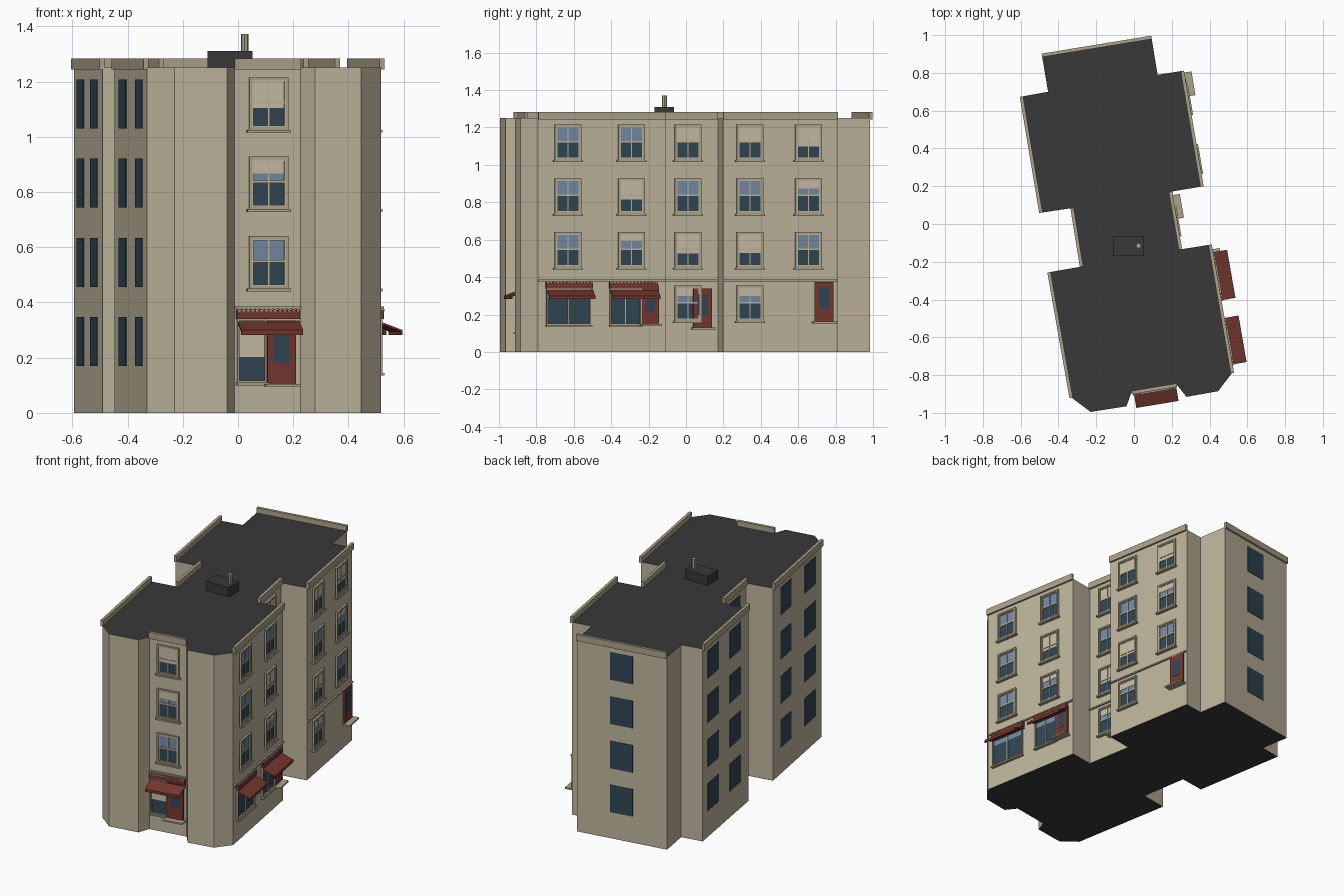
import bpy, bmesh, math
from mathutils import Vector

if "Cube" in bpy.data.objects:
    bpy.data.objects.remove(bpy.data.objects["Cube"])


def material(name, rgb):
    m = bpy.data.materials.new(name)
    lin = [((c / 255 + 0.055) / 1.055) ** 2.4 for c in rgb]
    m.diffuse_color = (*lin, 1)
    m.use_nodes = True
    m.node_tree.nodes["Principled BSDF"].inputs["Base Color"].default_value = m.diffuse_color
    return m


WALL = material("wall_beige", (190, 181, 156))
TRIM = material("trim_beige", (172, 163, 138))
ROOF = material("roof_charcoal", (56, 56, 56))
RED = material("shop_red", (118, 55, 48))
GLASS = material("dark_glass", (48, 70, 84))
BLUE = material("sky_glass", (116, 137, 163))
BLIND = material("blind_cream", (200, 190, 165))

# Footprint, counter-clockwise from the front left chamfer
FOOT = [(-0.33, -0.92), (-0.23, -0.995), (-0.04, -0.965), (-0.013, -0.89),
        (0.226, -0.85), (0.278, -0.915), (0.446, -0.885), (0.518, -0.79),
        (0.40, -0.11), (0.243, -0.135), (0.19, 0.17), (0.357, 0.198),
        (0.253, 0.81), (0.125, 0.79), (0.093, 0.985), (-0.487, 0.89),
        (-0.455, 0.70), (-0.593, 0.675), (-0.49, 0.06), (-0.325, 0.085),
        (-0.275, -0.225), (-0.447, -0.255)]
TOP = 1.25
FRONT, SHOPS, RECESS, FLATS = 3, 7, 9, 11
REAR, LEFT_BACK, LEFT_MID, LEFT_FRONT = 14, 17, 19, 21
ROWS = (0.165, 0.45, 0.738, 1.025)
parts = {}


def frame(i):
    """Start, direction, outward normal and length of wall i."""
    a, b = Vector((*FOOT[i], 0)), Vector((*FOOT[(i + 1) % len(FOOT)], 0))
    d = (b - a).normalized()
    return a, d, Vector((d.y, -d.x, 0)), (b - a).length


def prism(part, mat, i, s0, s1, profile):
    """Sweep a (depth, height) profile along wall i from s0 to s1."""
    bm = parts.setdefault((part, mat), bmesh.new()) if (part, mat) not in parts else parts[(part, mat)]
    a, d, n, _ = frame(i)
    rings = [[bm.verts.new(a + d * s + n * p + Vector((0, 0, z))) for p, z in profile] for s in (s0, s1)]
    bm.faces.new(rings[0])
    bm.faces.new(rings[1][::-1])
    k = len(profile)
    for j in range(k):
        m = (j + 1) % k
        bm.faces.new((rings[0][j], rings[1][j], rings[1][m], rings[0][m]))


def slab(part, mat, i, s0, s1, z0, z1, out, inn=-0.003):
    prism(part, mat, i, s0, s1, [(inn, z0), (out, z0), (out, z1), (inn, z1)])


def border(part, mat, i, s0, s1, z0, z1, w, out):
    slab(part, mat, i, s0, s0 + w, z0, z1, out)
    slab(part, mat, i, s1 - w, s1, z0, z1, out)
    slab(part, mat, i, s0 + w, s1 - w, z1 - w, z1, out)
    slab(part, mat, i, s0 + w, s1 - w, z0, z0 + w, out)


def panes(i, s0, s1, z0, z1, split, blind):
    """Dark lower glass, sky-coloured upper glass, and a blind."""
    slab("window_glass", GLASS, i, s0, s1, z0, split, 0.003)
    slab("window_upper_glass", BLUE, i, s0, s1, split, z1, 0.003)
    if blind:
        slab("window_blinds", BLIND, i, s0, s1, z1 - blind * (z1 - z0), z1, 0.005)


def window(i, c, b, blind=0):
    w, h = 0.072, 0.19
    panes(i, c - w, c + w, b, b + h, b + h * 0.52, blind)
    border("window_frames", TRIM, i, c - w, c + w, b, b + h, 0.01, 0.013)
    border("window_sashes", WALL, i, c - w + .01, c + w - .01, b + .01, b + h - .01, 0.005, 0.009)
    slab("window_bars", WALL, i, c - .003, c + .003, b, b + h, 0.008)
    slab("window_bars", WALL, i, c - w, c + w, b + h * .52 - .004, b + h * .52 + .004, 0.009)
    slab("window_sills", TRIM, i, c - w - .008, c + w + .008, b - .01, b, 0.02)


def door(i, s0, s1, z0, z1, out=0.012):
    slab("doors", RED, i, s0, s1, z0, z1, out)
    w, h = s1 - s0, z1 - z0
    slab("door_glass", GLASS, i, s0 + w * .22, s1 - w * .22, z0 + h * .32, z1 - h * .16, out + .002)
    slab("door_steps", TRIM, i, s0 - .012, s1 + .012, z0 - .01, z0, 0.05)


def shopfront(i, s0, s1, z0, g1, bars, blind):
    """Glazing up to g1, signboard, dentils and sloped awning."""
    panes(i, s0 + .008, g1, z0, 0.34, 0.29, blind)
    border("shop_frames", TRIM, i, s0 + .003, g1, z0, 0.34, 0.008, 0.012)
    for k in range(1, bars):
        s = s0 + (g1 - s0) * k / bars
        slab("shop_bars", WALL, i, s - .003, s + .003, z0, 0.34, 0.009)
    slab("shop_sills", TRIM, i, s0, g1 + .005, z0 - .01, z0, 0.02)
    slab("shop_signboards", RED, i, s0, s1, 0.34, 0.373, 0.018)
    n = 14
    for k in range(n):
        s = s0 + (s1 - s0) * (k + .25) / n
        slab("dentils", TRIM, i, s, s + (s1 - s0) * .5 / n, 0.368, 0.377, 0.021)
    prism("awnings", RED, i, s0 + .005, s1,
          [(0, 0.325), (0.079, 0.295), (0.079, 0.282), (0.087, 0.282), (0.087, 0.3), (0, 0.333)])


# Main block: beige walls, dark roof and underside
bm = bmesh.new()
low = [bm.verts.new((x, y, 0)) for x, y in FOOT]
high = [bm.verts.new((x, y, TOP)) for x, y in FOOT]
bm.faces.new(low[::-1]).material_index = 1
bm.faces.new(high).material_index = 1
for j in range(len(FOOT)):
    k = (j + 1) % len(FOOT)
    bm.faces.new((low[j], low[k], high[k], high[j]))
me = bpy.data.meshes.new("building_block")
bm.to_mesh(me)
bm.free()
me.materials.append(WALL)
me.materials.append(ROOF)
bpy.context.collection.objects.link(bpy.data.objects.new("building_block", me))

# Parapets on the main walls, string course on the street walls
for i in (FRONT, SHOPS, RECESS, FLATS, REAR, LEFT_BACK, LEFT_MID, LEFT_FRONT):
    slab("parapets", TRIM, i, 0, frame(i)[3], 1.243, 1.284, 0.012, -0.006)
for i in (FRONT, SHOPS, RECESS, FLATS):
    slab("string_course", TRIM, i, 0, frame(i)[3], 0.377, 0.386, 0.01)

# Street windows: wall, centre, blind drop for each upper floor
for i, c, blinds in ((FRONT, 0.125, (0, .32, .58)), (SHOPS, 0.16, (0, 0, 0)),
                     (SHOPS, 0.505, (.25, .6, 0)), (RECESS, 0.147, (.6, 0, .5)),
                     (FLATS, 0.145, (.58, 0, .5)), (FLATS, 0.462, (0, .28, .62))):
    for b, blind in zip(ROWS[1:], blinds):
        window(i, c, b, blind)
window(RECESS, 0.147, ROWS[0], .3)
window(FLATS, 0.145, ROWS[0], .3)

# Plain windows on the rear and left walls
for i, c in ((REAR, 0.29), (LEFT_BACK, 0.14), (LEFT_BACK, 0.44), (LEFT_MID, 0.157),
             (LEFT_FRONT, 0.175), (LEFT_FRONT, 0.515)):
    for b in ROWS:
        slab("plain_windows", GLASS, i, c - .074, c + .074, b + .005, b + .183, 0.003)

# Shops and doors
shopfront(FRONT, 0.006, 0.238, 0.11, 0.118, 1, .6)
door(FRONT, 0.12, 0.225, 0.105, 0.335)
shopfront(SHOPS, 0.04, 0.295, 0.145, 0.285, 2, 0)
shopfront(SHOPS, 0.385, 0.648, 0.145, 0.56, 2, 0)
door(SHOPS, 0.56, 0.652, 0.15, 0.355)
door(RECESS, 0.175, 0.278, 0.13, 0.34, 0.008)
door(FLATS, 0.495, 0.598, 0.162, 0.375)

# Build the collected parts
for (name, mat), bm in parts.items():
    bmesh.ops.recalc_face_normals(bm, faces=bm.faces[:])
    me = bpy.data.meshes.new(name)
    bm.to_mesh(me)
    bm.free()
    me.materials.append(mat)
    bpy.context.collection.objects.link(bpy.data.objects.new(name, me))

# Roof box and chimney pipe
bpy.ops.mesh.primitive_cube_add(size=1, location=(-0.029, -0.117, 1.279))
box = bpy.context.object
box.name = "roof_box"
box.scale = (0.162, 0.105, 0.062)
box.data.materials.append(ROOF)
bpy.ops.mesh.primitive_cylinder_add(vertices=8, radius=0.014, depth=0.065, location=(0.024, -0.115, 1.339))
pipe = bpy.context.object
pipe.name = "chimney_pipe"
pipe.data.materials.append(TRIM)
